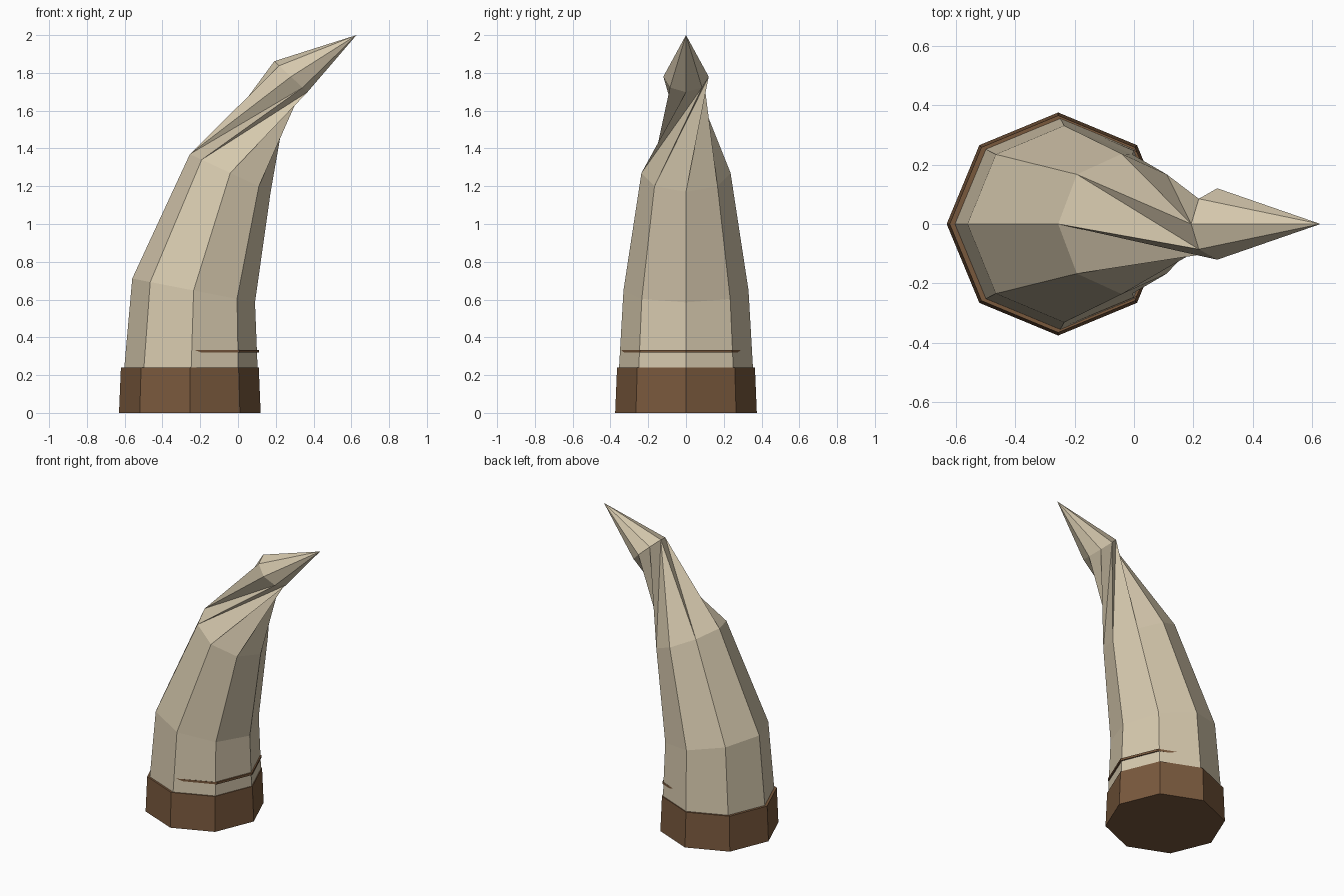
import bpy, math

if "Cube" in bpy.data.objects:
    bpy.data.objects.remove(bpy.data.objects["Cube"])

N = 8  # sides of every ring


def material(name, rgb):
    m = bpy.data.materials.new(name)
    m.diffuse_color = (*rgb, 1)
    m.use_nodes = True
    m.node_tree.nodes["Principled BSDF"].inputs["Base Color"].default_value = m.diffuse_color
    return m


def ring(x, z, r, tilt=0):
    """Octagon centred on y = 0, tilted in degrees towards +x."""
    t = math.radians(tilt)
    pts = []
    for i in range(N):
        a = math.tau * i / N
        u = r * math.cos(a)
        pts.append((x + u * math.cos(t), r * math.sin(a), z - u * math.sin(t)))
    return pts


def bridge(lo, hi):
    """Quads between two rings given by their first vertex index."""
    return [(lo + k, lo + (k + 1) % N, hi + (k + 1) % N, hi + k) for k in range(N)]


def build(name, verts, faces, mat):
    me = bpy.data.meshes.new(name)
    me.from_pydata(verts, [], faces)
    me.materials.append(mat)
    ob = bpy.data.objects.new(name, me)
    bpy.context.collection.objects.link(ob)
    return ob


def frustum(name, lower, upper, mat):
    faces = bridge(0, N) + [tuple(reversed(range(N))), tuple(range(N, 2 * N))]
    return build(name, lower + upper, faces, mat)


bone = material("pale bone", (0.67, 0.58, 0.42))
brown = material("leather brown", (0.19, 0.098, 0.046))

# Horn: three straight sections, then a twisted section and a pointed tip
verts = (ring(-0.255, 0.005, 0.368) + ring(-0.235, 0.648, 0.331, 11)
         + ring(-0.041, 1.27, 0.236, 25) + ring(0.28, 1.78, 0.12, 43))
verts.append((0.627, 0, 2.0))
faces = [tuple(reversed(range(N)))] + bridge(0, N) + bridge(N, 2 * N)
for k in range(N):
    # the upper ring is turned by two steps; quads folded into triangles
    a, b = 2 * N + k, 2 * N + (k + 1) % N
    c, d = 3 * N + (k + 3) % N, 3 * N + (k + 2) % N
    if k in (2, 3):
        faces += [(a, b, d), (b, c, d)]
    else:
        faces += [(a, b, c), (a, c, d)]
for k in range(N):
    faces.append((3 * N + k, 3 * N + (k + 1) % N, 4 * N))
build("horn", verts, faces, bone)

# Brown base cap
frustum("base_cap", ring(-0.255, 0, 0.375), ring(-0.255, 0.24, 0.365), brown)

# Thin brown band that shows only on the inner side of the bend
frustum("thin_band", ring(-0.2347, 0.319, 0.3447), ring(-0.2347, 0.334, 0.3447), brown)
